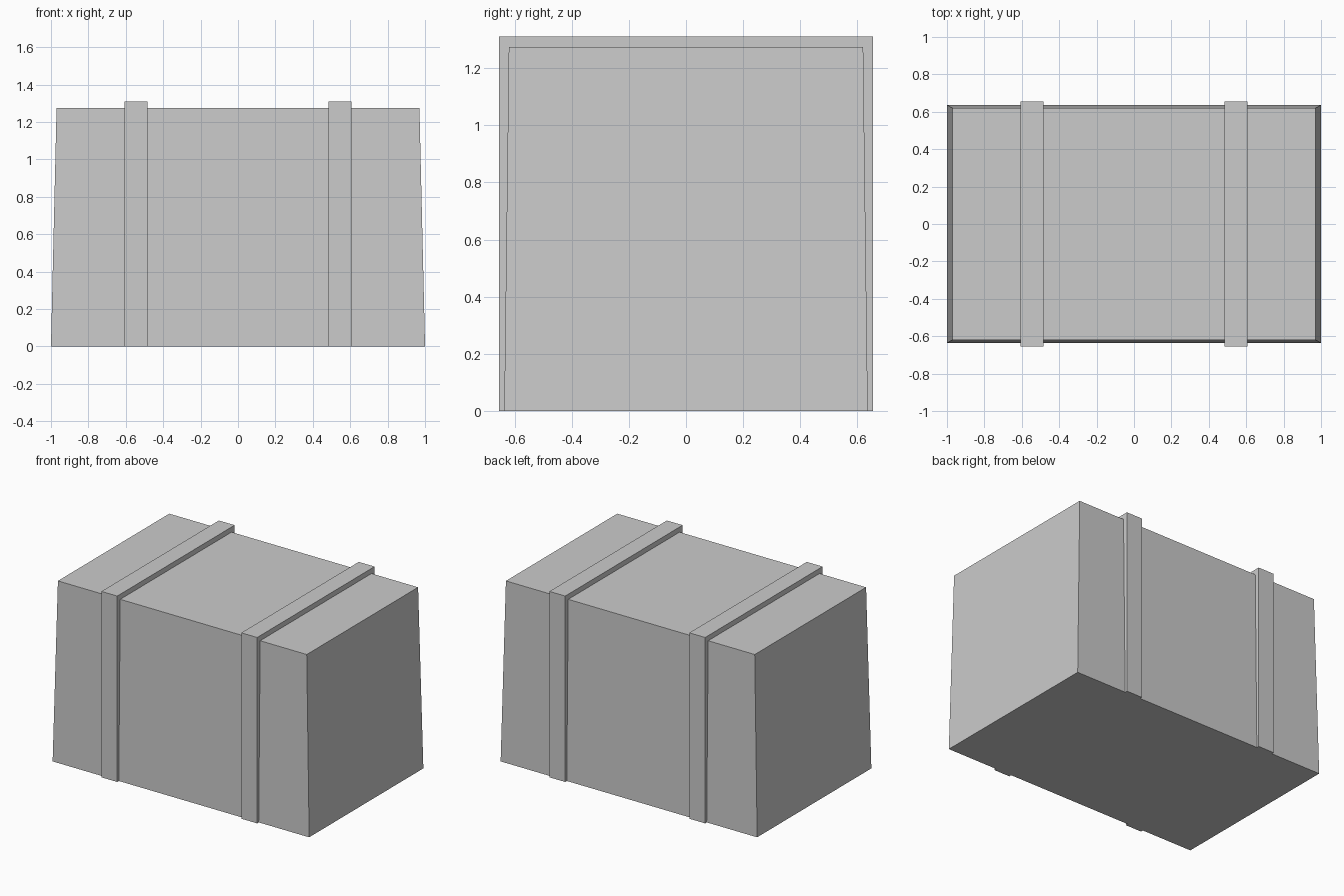
import bpy
import bmesh

if "Cube" in bpy.data.objects:
    bpy.data.objects.remove(bpy.data.objects["Cube"])

BASE_X, BASE_Y = 1.0, 0.636      # body half sizes at the floor
TOP_X, TOP_Y, TOP_Z = 0.97, 0.62, 1.274
STRAP_Y, STRAP_Z = 0.654, 1.31   # outer half depth and height of the straps
STRAP_IN, STRAP_OUT = 0.484, 0.607


def make_object(name, bm):
    bmesh.ops.recalc_face_normals(bm, faces=bm.faces)
    mesh = bpy.data.meshes.new(name)
    bm.to_mesh(mesh)
    bm.free()
    obj = bpy.data.objects.new(name, mesh)
    bpy.context.collection.objects.link(obj)
    return obj


# Tapered body: a cube narrowed towards the top
bm = bmesh.new()
bmesh.ops.create_cube(bm, size=2)
for v in bm.verts:
    top = v.co.z > 0
    v.co.x *= TOP_X if top else BASE_X
    v.co.y *= TOP_Y if top else BASE_Y
    v.co.z = TOP_Z if top else 0
make_object("crate_body", bm)


# Straps: an upright arch over the body, its inner side hugging the tapered walls
def make_strap(name, x0, x1):
    half = [(BASE_Y, 0), (STRAP_Y, 0), (STRAP_Y, STRAP_Z)]
    inner = [(TOP_Y - 0.004, TOP_Z - 0.004)]
    profile = half + [(-y, z) for y, z in reversed(half)]
    profile += [(-y, z) for y, z in inner] + inner
    bm = bmesh.new()
    face = bm.faces.new([bm.verts.new((x0, y, z)) for y, z in profile])
    ext = bmesh.ops.extrude_face_region(bm, geom=[face], use_keep_orig=True)
    verts = [g for g in ext["geom"] if isinstance(g, bmesh.types.BMVert)]
    bmesh.ops.translate(bm, verts=verts, vec=(x1 - x0, 0, 0))
    make_object(name, bm)


make_strap("left_strap", -STRAP_OUT, -STRAP_IN)
make_strap("right_strap", STRAP_IN, STRAP_OUT)
